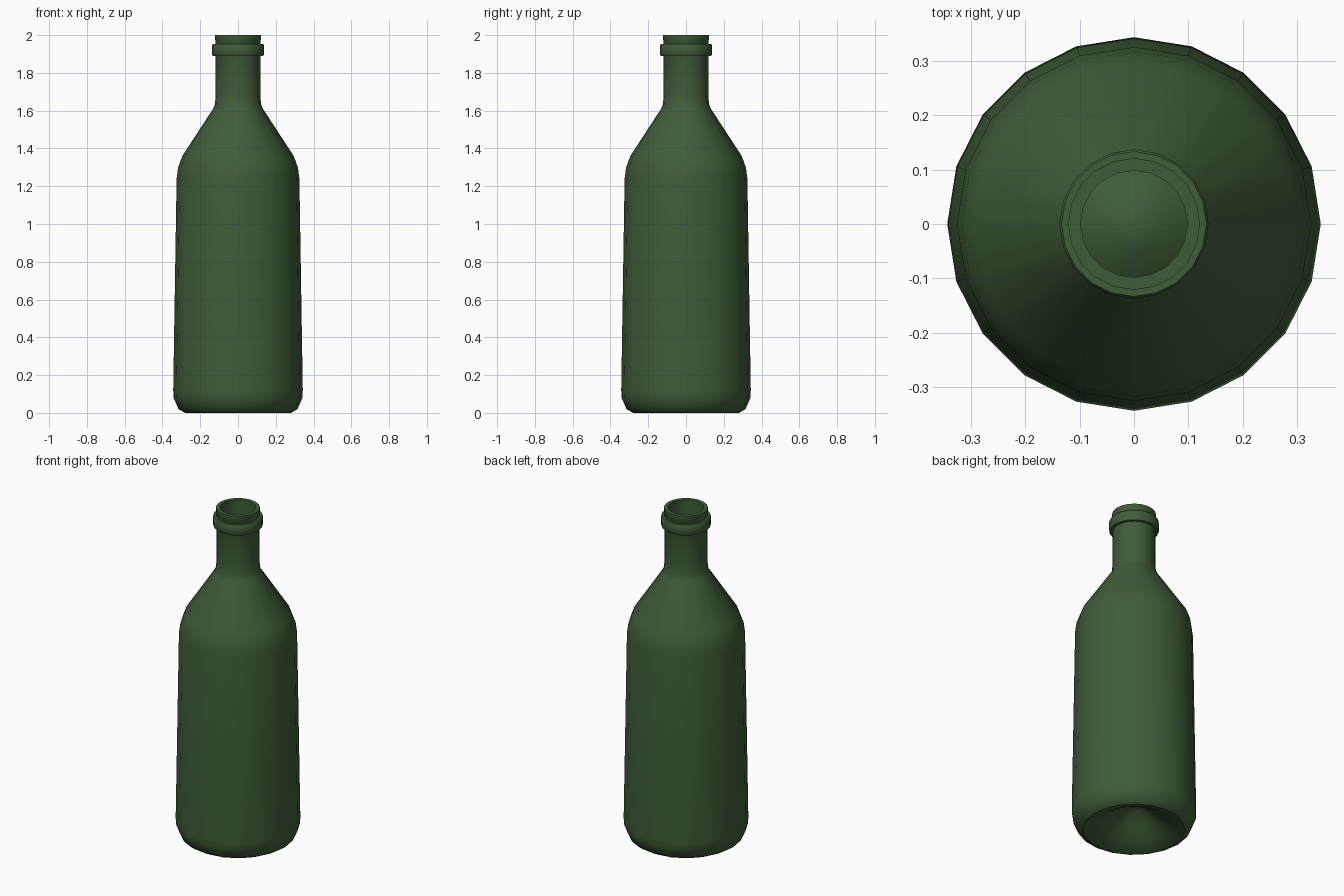
import bpy, bmesh, math

if "Cube" in bpy.data.objects:
    bpy.data.objects.remove(bpy.data.objects["Cube"])

SIDES = 20

glass = bpy.data.materials.new("dark green glass")
glass.diffuse_color = (0.05, 0.11, 0.04, 1)
glass.use_nodes = True
glass.node_tree.nodes["Principled BSDF"].inputs["Base Color"].default_value = glass.diffuse_color


def lathe(name, profile, closed=False):
    """Spin a (radius, height) profile around z; radius 0 makes a pole."""
    bm = bmesh.new()
    rings = []
    for r, z in profile:
        if r == 0:
            rings.append([bm.verts.new((0, 0, z))] * SIDES)
        else:
            rings.append([bm.verts.new((r * math.cos(2 * math.pi * i / SIDES),
                                        r * math.sin(2 * math.pi * i / SIDES), z))
                          for i in range(SIDES)])
    pairs = list(zip(rings, rings[1:]))
    if closed:
        pairs.append((rings[-1], rings[0]))
    for a, b in pairs:
        for i in range(SIDES):
            j = (i + 1) % SIDES
            bm.faces.new(list(dict.fromkeys((a[i], a[j], b[j], b[i]))))
    bmesh.ops.recalc_face_normals(bm, faces=bm.faces)
    me = bpy.data.meshes.new(name)
    bm.to_mesh(me)
    bm.free()
    me.materials.append(glass)
    ob = bpy.data.objects.new(name, me)
    bpy.context.collection.objects.link(ob)
    bpy.context.view_layer.objects.active = ob
    ob.select_set(True)
    bpy.ops.object.shade_smooth_by_angle(angle=math.radians(40))
    ob.select_set(False)
    return ob


# Bottle: hollow underside, outer wall, mouth, then inner wall and floor
lathe("bottle_body", [
    (0, 0.15), (0.05, 0.14), (0.11, 0.09), (0.19, 0.035), (0.24, 0.008),
    (0.28, 0.0), (0.315, 0.02), (0.341, 0.08), (0.343, 0.12),
    (0.325, 1.24), (0.317, 1.30), (0.295, 1.36),
    (0.132, 1.61), (0.122, 1.635), (0.118, 1.68), (0.118, 1.97),
    (0.121, 1.975), (0.121, 2.0), (0.098, 2.0),
    (0.098, 1.68), (0.108, 1.63), (0.275, 1.36), (0.300, 1.28),
    (0.305, 1.24), (0.323, 0.12), (0.30, 0.045), (0.24, 0.03),
    (0.19, 0.055), (0.11, 0.11), (0.05, 0.16), (0, 0.17)])

# Raised collar below the mouth
lathe("neck_collar", [
    (0.115, 1.89), (0.133, 1.89), (0.137, 1.896), (0.137, 1.948),
    (0.133, 1.953), (0.115, 1.953)], closed=True)
